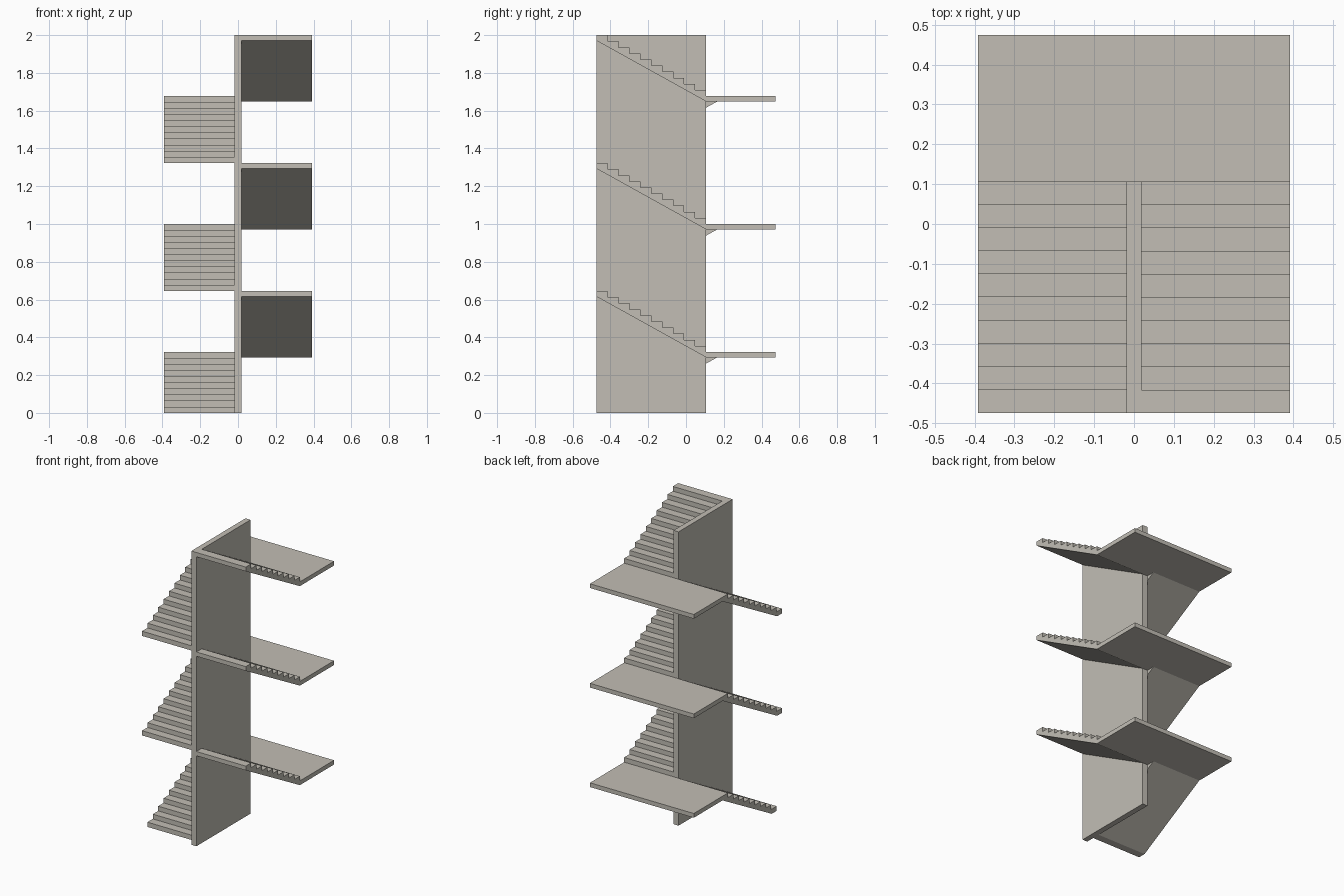
import bpy
import bmesh

if "Cube" in bpy.data.objects:
    bpy.data.objects.remove(bpy.data.objects["Cube"])

# Main dimensions
RISE = 2.0 / 62          # 62 risers over the full height
Y0, Y1, Y2 = -0.4745, 0.107, 0.4745   # front, landing edge, back
TREAD = (Y1 - Y0) / 10
SLOPE = RISE / TREAD
X_OUT, X_WALL = 0.391, 0.019
THICK = 0.029            # slab thickness

concrete = bpy.data.materials.new("warm_grey_concrete")
concrete.diffuse_color = (0.54, 0.515, 0.462, 1.0)
concrete.use_nodes = True
concrete.node_tree.nodes["Principled BSDF"].inputs["Base Color"].default_value = concrete.diffuse_color


def extrude_profile(name, profile, x_min, x_max):
    """Extrude a (y, z) outline along x."""
    bm = bmesh.new()
    face = bm.faces.new([bm.verts.new((x_min, y, z)) for y, z in profile])
    result = bmesh.ops.extrude_face_region(bm, geom=[face])
    moved = [g for g in result["geom"] if isinstance(g, bmesh.types.BMVert)]
    bmesh.ops.translate(bm, verts=moved, vec=(x_max - x_min, 0, 0))
    bmesh.ops.recalc_face_normals(bm, faces=bm.faces)
    mesh = bpy.data.meshes.new(name)
    bm.to_mesh(mesh)
    bm.free()
    mesh.materials.append(concrete)
    obj = bpy.data.objects.new(name, mesh)
    bpy.context.collection.objects.link(obj)
    return obj


def box_profile(y_min, y_max, z_min, z_max):
    return [(y_min, z_min), (y_max, z_min), (y_max, z_max), (y_min, z_max)]


def lower_flight(name, base, landing, treads):
    """Left flight: climbs towards the back, flat foot, sloped soffit."""
    pts = []
    for i in range(treads):
        y = Y1 - (treads - i) * TREAD
        pts += [(y, base + i * RISE), (y, base + (i + 1) * RISE)]
    under = landing - THICK
    y_end = Y1 + TREAD
    pts += [(Y1, base + treads * RISE), (Y1, under), (y_end, under),
            (y_end - (under - base) / SLOPE, base)]
    extrude_profile(name, pts, -X_OUT, -X_WALL)


def upper_flight(name, landing):
    """Right flight: climbs from the landing towards the front."""
    pts = [(Y1, landing - THICK)]
    for i in range(10):
        z = landing + (i + 1) * RISE
        pts += [(Y1 - i * TREAD, z), (Y1 - (i + 1) * TREAD, z)]
    pts.append((Y0, landing + 10 * RISE - THICK))
    extrude_profile(name, pts, X_WALL, X_OUT)


# Central dividing wall
extrude_profile("spine_wall", box_profile(Y0, Y1, 0, 2.0), -X_WALL, X_WALL)

# Three storeys: the first left flight has one tread fewer
for n in range(3):
    landing_z = (10 + 21 * n) * RISE
    count = 9 if n == 0 else 10
    base_z = landing_z - (count + 1) * RISE
    lower_flight(f"left_flight_{n + 1}", base_z, landing_z, count)
    extrude_profile(f"landing_{n + 1}",
                    box_profile(Y1, Y2, landing_z - THICK, landing_z), -X_OUT, X_OUT)
    upper_flight(f"right_flight_{n + 1}", landing_z)
